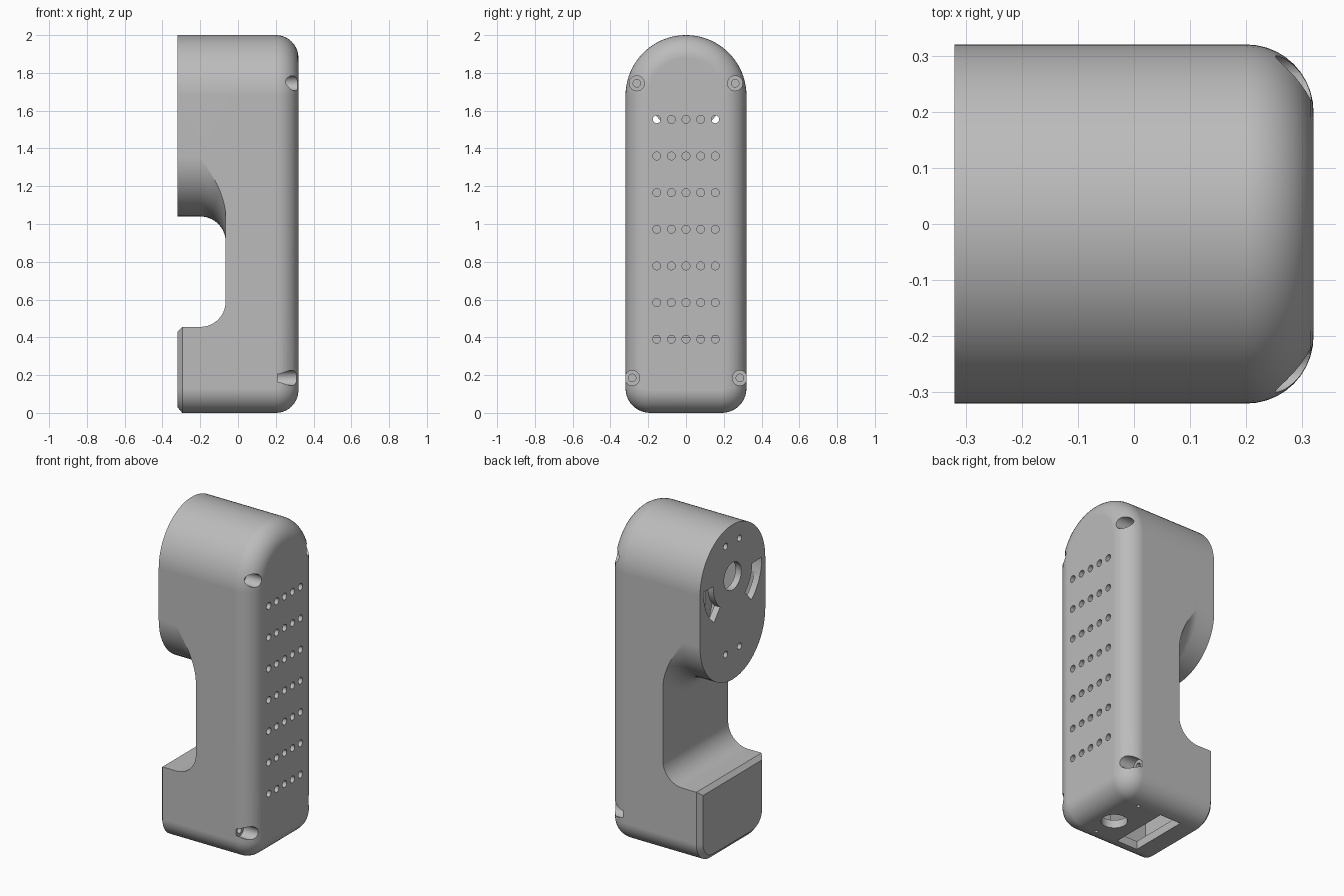
import bpy, bmesh
from math import sin, cos, pi, radians, sqrt
from mathutils import Matrix, Vector

cube = bpy.data.objects.get("Cube")
if cube:
    bpy.data.objects.remove(cube)

HALF, TOP_Z, POD_Z = 0.32, 1.68, 1.36   # half width, upper and lower arc centres
EDGE, CORNER = 0.12, 0.13               # front edge fillet, bottom corner radius
NOTCH_X, NOTCH_Z, FLARE = -0.065, 0.455, 0.135


def arc(cy, cz, r, a, b, n):
    """Points of an arc in the YZ plane, angles in degrees."""
    return [(cy + r * cos(radians(a + (b - a) * i / n)),
             cz + r * sin(radians(a + (b - a) * i / n))) for i in range(n + 1)]


def loft(bm, slices):
    """Closed skin through (x, outline) slices."""
    rings = [[bm.verts.new((x, y, z)) for y, z in pts] for x, pts in slices]
    n = len(rings[0])
    for a, b in zip(rings, rings[1:]):
        for i in range(n):
            j = (i + 1) % n
            bm.faces.new((a[i], a[j], b[j], b[i]))
    bm.faces.new(rings[0])
    bm.faces.new(rings[-1])


def box(bm, lo, hi):
    lo, hi = Vector(lo), Vector(hi)
    m = Matrix.Translation((lo + hi) / 2) @ Matrix.Diagonal((*(hi - lo), 1))
    bmesh.ops.create_cube(bm, size=1, matrix=m)


def rod(bm, start, end, r, seg=24):
    start, end = Vector(start), Vector(end)
    d = end - start
    m = Matrix.Translation((start + end) / 2) @ d.to_track_quat('Z', 'Y').to_matrix().to_4x4()
    bmesh.ops.create_cone(bm, cap_ends=True, segments=seg, radius1=r, radius2=r,
                          depth=d.length, matrix=m)


def finish(name, bm):
    bmesh.ops.recalc_face_normals(bm, faces=bm.faces)
    mesh = bpy.data.meshes.new(name)
    bm.to_mesh(mesh)
    bm.free()
    ob = bpy.data.objects.new(name, mesh)
    bpy.context.collection.objects.link(ob)
    return ob


def outline(d, low):
    """Housing outline inset by d, and by low around the base block."""
    pts = arc(0, TOP_Z, HALF - d, 0, 180, 40)
    pts += [(d - HALF, 0.72), (low - HALF, 0.7)]
    c = HALF - CORNER
    pts += arc(-c, CORNER, CORNER - low, 180, 270, 10)
    pts += arc(c, CORNER, CORNER - low, 270, 360, 10)
    return pts + [(HALF - low, 0.7), (HALF - d, 0.72)]


# Housing with rounded front edge and chamfered base block
slices = [(-HALF, outline(0, 0.03)), (-0.295, outline(0, 0))]
for i in range(11):
    a = pi / 2 * i / 10
    d = EDGE * (1 - cos(a))
    slices.append((HALF - EDGE + EDGE * sin(a), outline(d, d)))
bm = bmesh.new()
loft(bm, slices)
housing = finish("housing", bm)

cutters = []


def cutter(name, build):
    bm = bmesh.new()
    build(bm)
    ob = finish(name, bm)
    ob.hide_render = True
    cutters.append(ob)


def notch(bm):
    """Hand gap below the round head, with flared fillets."""
    ys = [-0.4] + [HALF * sin(pi * (i / 28 - 0.5)) for i in range(29)] + [0.4]

    def section(d, bottom):
        r = HALF + d
        top = [(y, POD_Z - sqrt(max(0, r * r - y * y))) for y in ys]
        return top + [(0.4, bottom), (-0.4, bottom)]

    cuts = [(-0.36, section(0, NOTCH_Z - 0.065)), (-0.295, section(0, NOTCH_Z))]
    for i in range(11):
        a = pi / 2 * i / 10
        d = FLARE * (1 - cos(a))
        cuts.append((NOTCH_X - FLARE + FLARE * sin(a), section(d, NOTCH_Z + d)))
    loft(bm, cuts)


def head_cavity(bm):
    pts = arc(0, TOP_Z, 0.27, 0, 180, 24) + arc(0, POD_Z, 0.27, 180, 360, 24)
    loft(bm, [(-0.28, pts), (0.01, pts)])


def vents(bm):
    for row in range(7):
        for col in range(-2, 3):
            y, z = col * 0.0775, 0.39 + row * 0.194
            rod(bm, (0.2, y, z), (0.4, y, z), 0.021, 16)


def screws(start, end, r):
    def build(bm):
        for y, z in ((0.26, 1.745), (0.285, 0.185)):
            for s in (-1, 1):
                rod(bm, (start, s * y, z), (end, s * y, z), r)
    return build


def back_openings(bm):
    rod(bm, (-0.4, 0, TOP_Z), (-0.2, 0, TOP_Z), 0.085, 32)
    for s in (-1, 1):
        for z in (1.89, 1.22):
            rod(bm, (-0.4, s * 0.068, z), (-0.2, s * 0.068, z), 0.02, 16)
        slot = arc(0, TOP_Z, 0.285, 2, -50, 10) + arc(0, TOP_Z, 0.19, -50, 2, 10)
        slot = [(s * y, z) for y, z in slot]
        loft(bm, [(-0.4, slot), (-0.2, slot)])


def base_openings(bm):
    box(bm, (-0.18, -0.19, -0.1), (-0.035, 0.19, 0.1))
    rod(bm, (0.12, -0.03, -0.1), (0.12, -0.03, 0.1), 0.075, 32)
    for s in (-1, 1):
        rod(bm, (0.125, s * 0.185, -0.1), (0.125, s * 0.185, 0.1), 0.012, 12)


cutter("notch_cutter", notch)
cutter("column_cavity", lambda bm: box(bm, (-0.02, -0.2, 0.05), (0.27, 0.2, 1.7)))
cutter("head_cavity", head_cavity)
cutter("base_cavity", lambda bm: box(bm, (-0.27, -0.22, 0.052), (0.0, 0.22, 0.4)))
cutter("vent_cutter", vents)
cutter("screw_head_cutter", screws(0.21, 0.4, 0.04))
cutter("screw_bore_cutter", screws(0.1, 0.25, 0.02))
cutter("back_opening_cutter", back_openings)
cutter("base_opening_cutter", base_openings)

# Cut everything, keep the result and drop the cutters
for ob in cutters:
    mod = housing.modifiers.new(ob.name, 'BOOLEAN')
    mod.operation, mod.solver, mod.object = 'DIFFERENCE', 'EXACT', ob
graph = bpy.context.evaluated_depsgraph_get()
graph.update()
result = bpy.data.meshes.new_from_object(housing.evaluated_get(graph))
housing.modifiers.clear()
housing.data = result
for ob in cutters:
    bpy.data.objects.remove(ob)

# Single grey plastic
mat = bpy.data.materials.new("grey_plastic")
mat.use_nodes = True
grey = (0.5, 0.5, 0.5, 1)
mat.diffuse_color = grey
mat.node_tree.nodes["Principled BSDF"].inputs["Base Color"].default_value = grey
housing.data.materials.clear()
housing.data.materials.append(mat)

# Smooth shading with crisp edges and clean flats
bpy.ops.object.select_all(action='DESELECT')
housing.select_set(True)
bpy.context.view_layer.objects.active = housing
bpy.ops.object.shade_smooth_by_angle(angle=radians(30))
weighted = housing.modifiers.new("clean_flats", 'WEIGHTED_NORMAL')
weighted.keep_sharp = True
